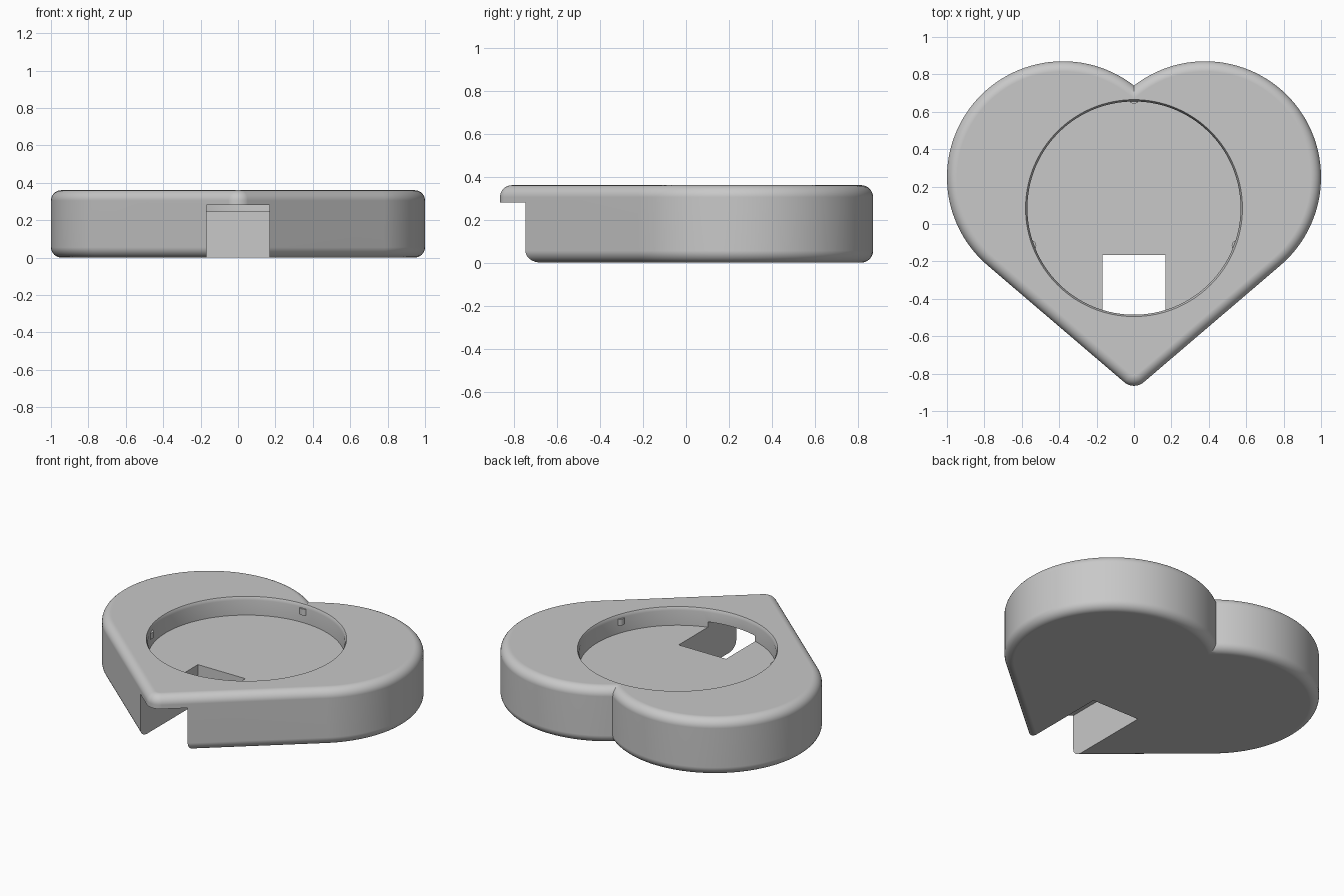
import bpy, bmesh, math
from mathutils import Matrix

cube = bpy.data.objects.get("Cube")
if cube:
    bpy.data.objects.remove(cube, do_unlink=True)

HEIGHT, FILLET = 0.36, 0.055
LOBE_X, LOBE_Y, LOBE_R = 0.38, 0.25, 0.62      # round lobes
TIP_Y, TIP_R = -0.785, 0.08                    # rounded point
TANGENT = math.radians(-49.5)                  # direction the straight sides face
RECESS_Y, RECESS_R, FLOOR_Z = 0.085, 0.57, 0.245

grey = bpy.data.materials.new("light grey")
grey.use_nodes = True
grey.diffuse_color = (0.58, 0.58, 0.58, 1)
bsdf = next(n for n in grey.node_tree.nodes if n.type == 'BSDF_PRINCIPLED')
bsdf.inputs["Base Color"].default_value = grey.diffuse_color


def make_object(name, bm):
    bmesh.ops.recalc_face_normals(bm, faces=bm.faces)
    mesh = bpy.data.meshes.new(name)
    bm.to_mesh(mesh)
    bm.free()
    obj = bpy.data.objects.new(name, mesh)
    mesh.materials.append(grey)
    bpy.context.collection.objects.link(obj)
    return obj


def loft(name, rings):
    """Skin a stack of matching closed rings and cap both ends."""
    bm = bmesh.new()
    loops = [[bm.verts.new(p) for p in ring] for ring in rings]
    n = len(loops[0])
    for a, b in zip(loops, loops[1:]):
        for i in range(n):
            j = (i + 1) % n
            bm.faces.new((a[i], a[j], b[j], b[i]))
    bm.faces.new(loops[0])
    bm.faces.new(loops[-1])
    return make_object(name, bm)


def heart_ring(inset, z):
    """Heart outline moved inward by inset, at height z."""
    r, tip = LOBE_R - inset, TIP_R - inset
    start = math.acos(-LOBE_X / r)             # where the lobes meet in the cleft
    half = [(LOBE_X + r * math.cos(a), LOBE_Y + r * math.sin(a))
            for a in (start + (TANGENT - start) * i / 56 for i in range(57))]
    half += [(tip * math.cos(a), TIP_Y + tip * math.sin(a))
             for a in (TANGENT + (-math.pi / 2 - TANGENT) * i / 8 for i in range(9))]
    half[0], half[-1] = (0, half[0][1]), (0, half[-1][1])
    return [(x, y, z) for x, y in half + [(-x, y) for x, y in half[-2:0:-1]]]


def circle_ring(r, z, n=128):
    return [(r * math.cos(2 * math.pi * i / n),
             RECESS_Y + r * math.sin(2 * math.pi * i / n), z) for i in range(n)]


def cut(target, cutter):
    mod = target.modifiers.new("cut", 'BOOLEAN')
    mod.operation, mod.solver, mod.object = 'DIFFERENCE', 'EXACT', cutter
    bpy.context.view_layer.objects.active = target
    bpy.ops.object.modifier_apply(modifier=mod.name)
    bpy.data.objects.remove(cutter, do_unlink=True)


# Heart body with rounded top and bottom edges
steps = [math.pi / 2 * i / 8 for i in range(9)]
profile = [(FILLET * (1 - math.sin(a)), FILLET * (1 - math.cos(a))) for a in steps]
profile += [(d, HEIGHT - z) for d, z in reversed(profile)]
body = loft("heart_body", [heart_ring(d, z) for d, z in profile])

# Round recess with a chamfered rim
cut(body, loft("recess_cutter", [circle_ring(r, z) for r, z in (
    (RECESS_R, FLOOR_Z), (RECESS_R, HEIGHT - 0.02),
    (RECESS_R + 0.01, HEIGHT), (RECESS_R + 0.01, HEIGHT + 0.1))]))

# Cable slot running from the recess out under the point
bm = bmesh.new()
bmesh.ops.create_cube(bm, size=1, matrix=Matrix.Translation((0, -0.665, 0.09))
                      @ Matrix.Diagonal((0.335, 1.0, 0.38, 1)))
cut(body, make_object("slot_cutter", bm))

# Three small retaining nubs on the recess wall
nubs = []
for name, angle in (("back_nub", 90), ("right_nub", 200), ("left_nub", 340)):
    a = math.radians(angle)
    bm = bmesh.new()
    bmesh.ops.create_cone(bm, cap_ends=True, segments=24, radius1=0.03, radius2=0.03,
                          depth=0.04, matrix=Matrix.Translation(
                              (0.588 * math.cos(a), RECESS_Y + 0.588 * math.sin(a), 0.317)))
    nubs.append(make_object(name, bm))

# Smooth curved surfaces, keep hard edges and flat caps
bpy.ops.object.select_all(action='DESELECT')
for obj in [body] + nubs:
    obj.select_set(True)
bpy.context.view_layer.objects.active = body
bpy.ops.object.shade_smooth_by_angle(angle=math.radians(30))
weighted = body.modifiers.new("weighted_normals", 'WEIGHTED_NORMAL')
weighted.keep_sharp = True
